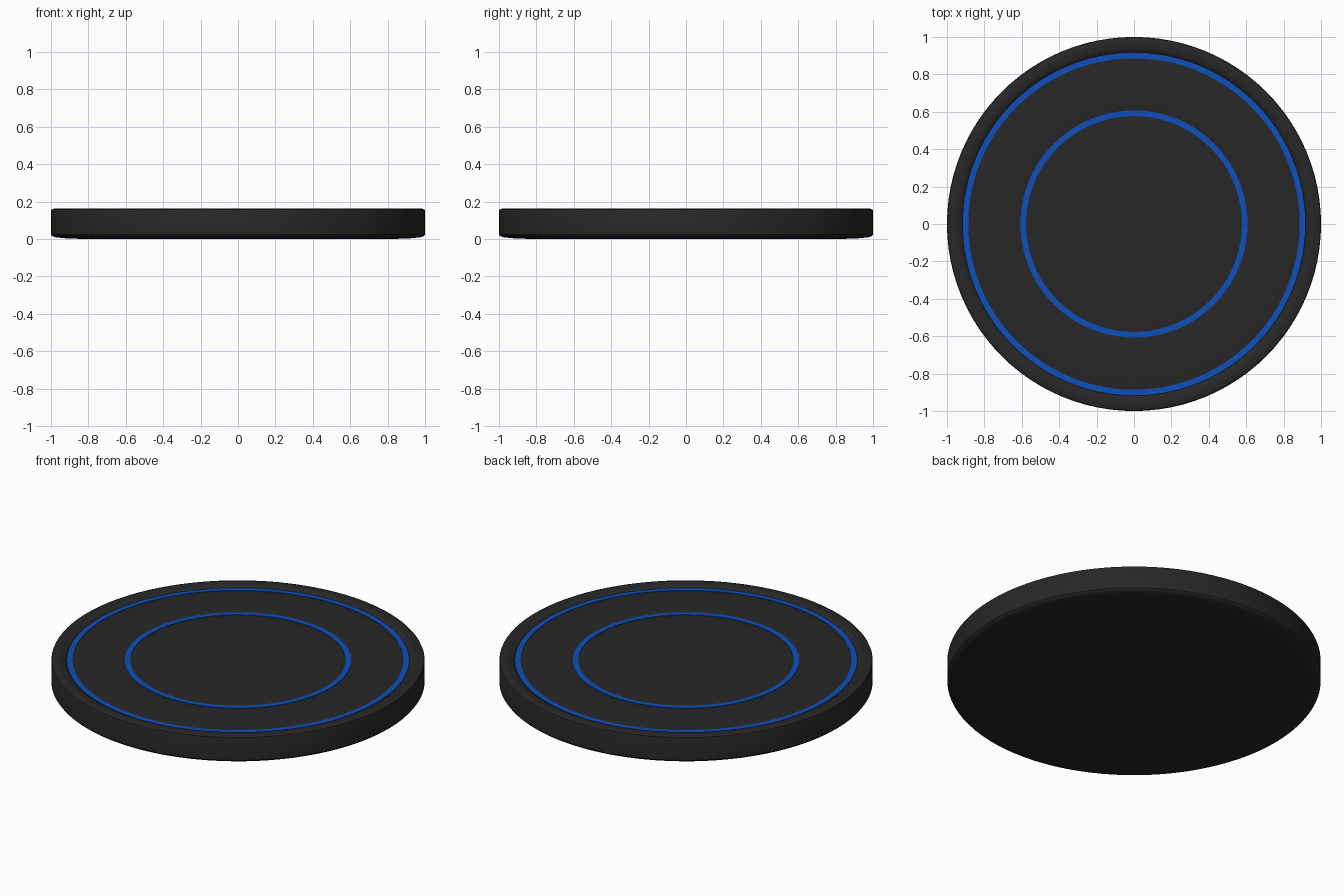
import bpy, bmesh, math

if "Cube" in bpy.data.objects:
    bpy.data.objects.remove(bpy.data.objects["Cube"])

SEGMENTS = 96


def material(name, color):
    m = bpy.data.materials.new(name)
    m.diffuse_color = (*color, 1)
    m.use_nodes = True
    m.node_tree.nodes["Principled BSDF"].inputs["Base Color"].default_value = m.diffuse_color
    return m


def lathe(name, profile, mat, closed=False):
    """Spin an (r, z) profile around the z axis."""
    bm = bmesh.new()
    rings = []
    for r, z in profile:
        if r == 0:
            rings.append([bm.verts.new((0, 0, z))] * SEGMENTS)
        else:
            rings.append([bm.verts.new((r * math.cos(2 * math.pi * i / SEGMENTS),
                                        r * math.sin(2 * math.pi * i / SEGMENTS), z))
                          for i in range(SEGMENTS)])
    pairs = list(zip(rings, rings[1:]))
    if closed:
        pairs.append((rings[-1], rings[0]))
    for a, b in pairs:
        for i in range(SEGMENTS):
            j = (i + 1) % SEGMENTS
            quad = list(dict.fromkeys((a[i], a[j], b[j], b[i])))
            bm.faces.new(quad)
    bmesh.ops.recalc_face_normals(bm, faces=bm.faces)
    mesh = bpy.data.meshes.new(name)
    bm.to_mesh(mesh)
    bm.free()
    mesh.materials.append(mat)
    obj = bpy.data.objects.new(name, mesh)
    bpy.context.collection.objects.link(obj)
    bpy.ops.object.select_all(action='DESELECT')
    obj.select_set(True)
    bpy.context.view_layer.objects.active = obj
    bpy.ops.object.shade_smooth_by_angle(angle=math.radians(35))
    return obj


black = material("black", (0.02, 0.02, 0.02))
blue = material("blue", (0.004, 0.08, 0.5))

# Disc body with rounded edges, raised rim and shallow recessed top
lathe("disc_body", [
    (0, 0), (0.83, 0), (0.93, 0.004), (0.975, 0.009), (0.993, 0.015), (1, 0.024),
    (1, 0.15), (0.997, 0.157), (0.985, 0.162), (0.965, 0.163), (0.945, 0.162),
    (0.93, 0.158), (0.918, 0.148), (0.88, 0.147), (0.865, 0.15), (0.82, 0.151),
    (0.65, 0.151), (0.62, 0.15), (0.607, 0.147), (0.576, 0.147), (0.56, 0.149),
    (0.5, 0.15), (0, 0.15)], black)

# Inlaid coloured rings
for name, inner, outer in (("outer_ring", 0.886, 0.916), ("inner_ring", 0.577, 0.607)):
    lathe(name, [(inner, 0.14), (outer, 0.14), (outer, 0.15), (inner, 0.15)], blue, closed=True)
